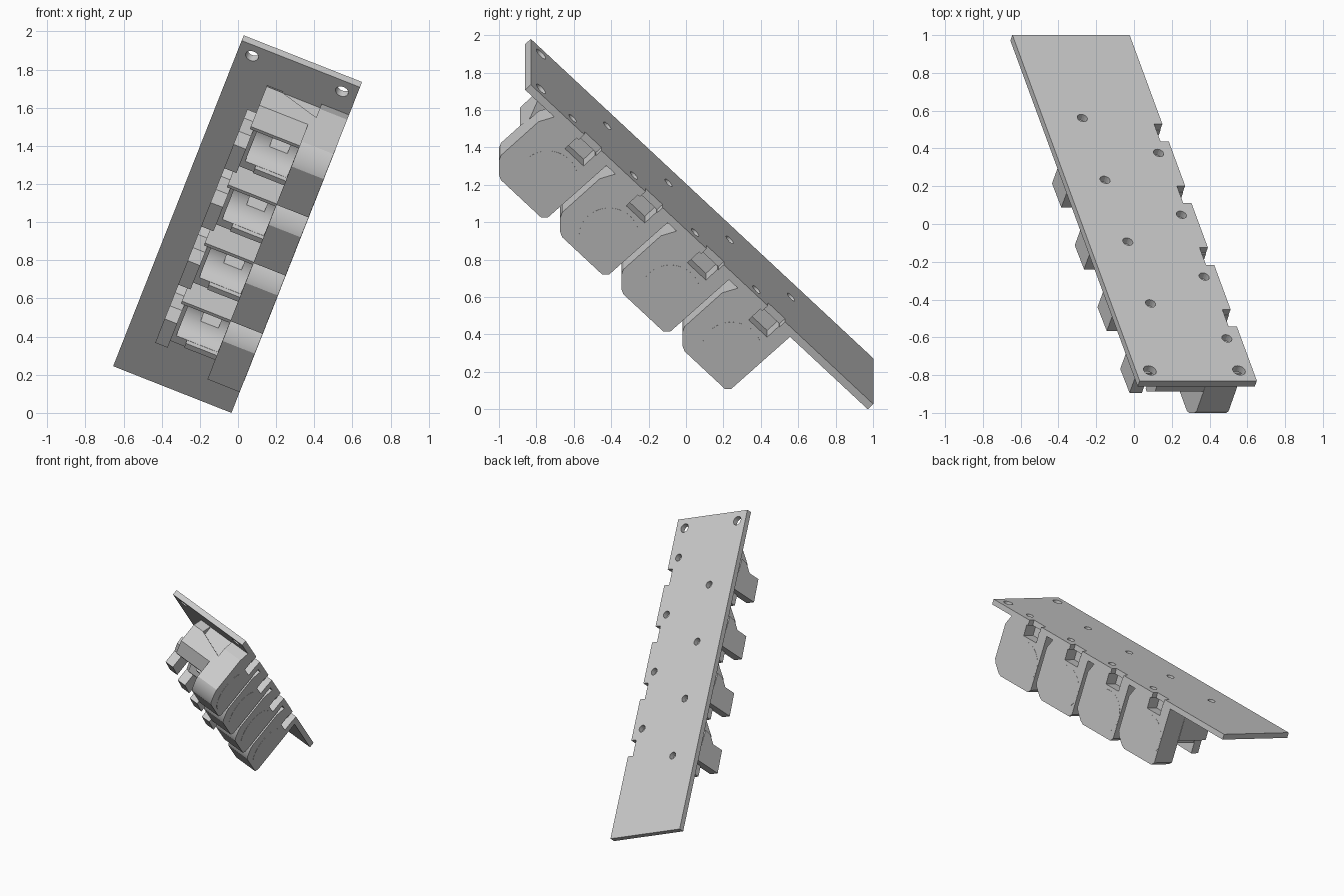
import bpy, bmesh, math
from mathutils import Vector

if "Cube" in bpy.data.objects:
    bpy.data.objects.remove(bpy.data.objects["Cube"])

# Tilted frame: a across the board, b along it, c away from its back
A = Vector((0.03, -0.83, 1.98))
U = Vector((0.93, 0, -0.367)).normalized()
V = Vector((-0.258, 0.706, -0.659))
V = (V - U * V.dot(U)).normalized()
M = -U.cross(V)
PITCH = 0.4633


def world(a, b, c):
    return A + U * a + V * b + M * c


def prism(name, profile, lo, hi, axis='a'):
    """Extrude a 2D profile along a (profile = b,c), b (a,c) or c (a,b)."""
    bm = bmesh.new()
    place = {'a': lambda p, h: world(h, p[0], p[1]),
             'b': lambda p, h: world(p[0], h, p[1]),
             'c': lambda p, h: world(p[0], p[1], h)}[axis]
    rings = [[bm.verts.new(place(p, h)) for p in profile] for h in (lo, hi)]
    n = len(profile)
    bm.faces.new(rings[0])
    bm.faces.new(rings[1])
    for i in range(n):
        j = (i + 1) % n
        bm.faces.new((rings[0][i], rings[0][j], rings[1][j], rings[1][i]))
    bmesh.ops.recalc_face_normals(bm, faces=bm.faces)
    me = bpy.data.meshes.new(name)
    bm.to_mesh(me)
    bm.free()
    ob = bpy.data.objects.new(name, me)
    bpy.context.collection.objects.link(ob)
    return ob


def rect(x0, x1, y0, y1):
    return [(x0, y0), (x1, y0), (x1, y1), (x0, y1)]


def circle(x, y, r, n=32):
    return [(x + r * math.cos(2 * math.pi * i / n),
             y + r * math.sin(2 * math.pi * i / n)) for i in range(n)]


def cut(ob, cutter):
    m = ob.modifiers.new('cut', 'BOOLEAN')
    m.operation = 'DIFFERENCE'
    m.solver = 'EXACT'
    m.object = cutter
    cutter.hide_render = True
    bpy.context.view_layer.update()
    me = bpy.data.meshes.new_from_object(
        ob.evaluated_get(bpy.context.evaluated_depsgraph_get()))
    ob.modifiers.clear()
    ob.data = me
    bpy.data.objects.remove(cutter)


def smooth(ob):
    bpy.ops.object.select_all(action='DESELECT')
    ob.select_set(True)
    bpy.context.view_layer.objects.active = ob
    bpy.ops.object.shade_smooth_by_angle(angle=math.radians(20))


# Board with corner holes, pin holes and edge notches
board = prism('board', rect(0, 0.667, 0, 2.593), 0, 0.042, 'c')
for a in (0.08, 0.587):
    cut(board, prism('cutter', circle(a, 0.078, 0.035, 20), -0.1, 0.1, 'c'))
for k in range(4):
    d = k * PITCH
    for a, b in ((0.224, 0.58), (0.585, 0.318)):
        cut(board, prism('cutter', circle(a, b + d, 0.028, 16), -0.1, 0.1, 'c'))
    cut(board, prism('cutter', rect(0.62, 0.75, 0.405 + d, 0.535 + d), -0.1, 0.1, 'c'))
smooth(board)

for k in range(4):
    d = k * PITCH

    def sh(pts):
        return [(x + d, y) for x, y in pts]

    # Rear block of the socket, chamfered at its outer end, with edge pocket
    rear = prism('socket_rear', sh([(0.22, 0.042), (0.18, 0.12), (0.175, 0.40),
                                    (0.19, 0.43), (0.245, 0.485), (0.275, 0.50),
                                    (0.58, 0.50), (0.605, 0.475), (0.615, 0.042)]),
                 0.485, 0.667)
    cut(rear, prism('cutter', sh(rect(0.39, 0.53, -0.02, 0.13)), 0.57, 0.75))

    # Open front half with a round channel
    front = prism('socket_front', sh([(0.24, 0.042), (0.18, 0.11), (0.18, 0.26),
                                      (0.265, 0.345), (0.285, 0.345), (0.285, 0.30),
                                      (0.615, 0.30), (0.615, 0.042)]), 0.21, 0.49)
    cut(front, prism('cutter', sh(circle(0.425, 0.315, 0.14, 40)), 0.25, 0.484))
    # Contact window in the channel floor
    cut(front, prism('cutter', sh(rect(0.38, 0.50, 0.08, 0.3)), 0.34, 0.44))
    # Sloping notch in the end wall beside the board
    for body in (rear, front):
        cut(body, prism('cutter', [(0.30, -0.01), (0.30, 0.11), (0.512, 0.19),
                                   (0.512, -0.01)], 0.1 + d, 0.25 + d, 'b'))
    smooth(rear)
    smooth(front)

    # Prong standing out from the mouth, and the narrow lip on the far wall
    prism('mouth_prong', sh([(0.28, 0.22), (0.29, 0.28), (0.345, 0.33), (0.345, 0.435),
                             (0.53, 0.44), (0.53, 0.20)]), 0.16, 0.23)
    prism('channel_lip', sh(rect(0.565, 0.60, 0.28, 0.325)), 0.31, 0.487)

    # Round end of the barrel, flush with the rear face
    smooth(prism('barrel_end', sh(circle(0.447, 0.317, 0.16, 48)), 0.60, 0.668))
